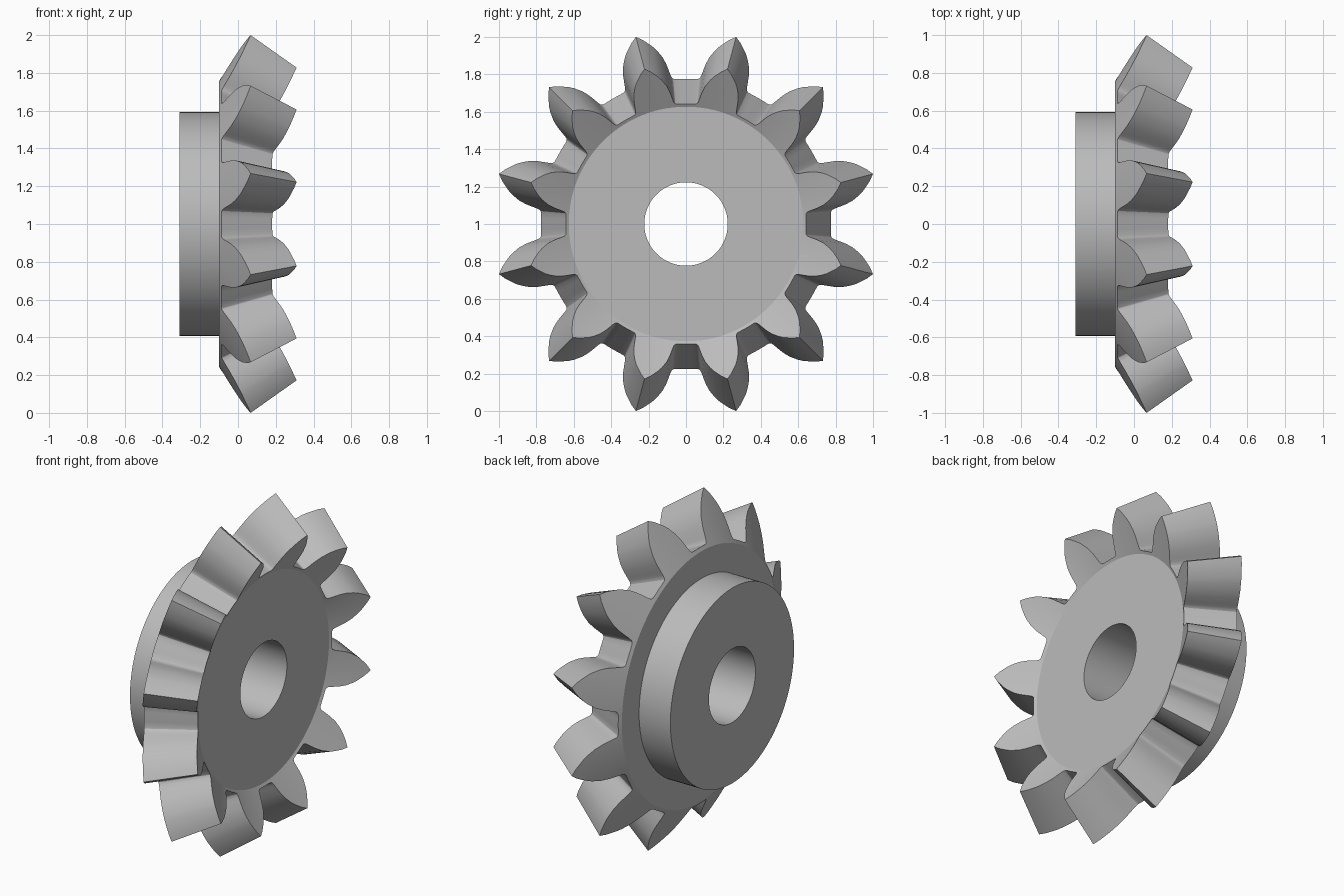
import bpy, bmesh
from math import sin, cos, radians

cube = bpy.data.objects.get("Cube")
if cube:
    bpy.data.objects.remove(cube)

TEETH = 12
APEX, SHRINK = 1.48, 0.828           # cone apex on the axis, inner / outer size
BORE, HUB, RIM = 0.223, 0.592, 0.757
BACK, WEB = -0.31, -0.10             # hub back and web back along the axis

# Half tooth: radius and angle from the tooth centre, tip to gap middle
half = [(1.035, 0), (1.01, 1.8), (0.985, 3.2), (0.962, 4.5), (0.94, 5.5),
        (0.90, 7.0), (0.86, 8.0), (0.82, 8.7), (0.80, 9.05), (0.787, 9.4),
        (0.78, 9.9), (0.777, 10.6), (0.776, 12.8), (0.776, 15)]
tooth = [(r, -a) for r, a in reversed(half[1:])] + half[:-1]
outline = [(r, radians(a + 15 + i * 360 / TEETH))
           for i in range(TEETH) for r, a in tooth]


def ring(x, radius):
    return [(x, radius * cos(a), radius * sin(a)) for _, a in outline]


def toward_apex(points):
    return [(APEX + (x - APEX) * SHRINK, y * SHRINK, z * SHRINK)
            for x, y, z in points]


# Tooth outline laid on the back cone, then repeated smaller on the front cone
rim = ring(WEB, RIM)
teeth_back = [(WEB + (r - RIM) * 0.6, r * cos(a), r * sin(a)) for r, a in outline]
front_rim = toward_apex(rim)
rings = [ring(BACK, BORE), ring(BACK, HUB), ring(WEB, HUB), rim, teeth_back,
         toward_apex(teeth_back), front_rim, ring(front_rim[0][0], BORE)]

# Loft the closed loop of rings into one solid
bm = bmesh.new()
loops = [[bm.verts.new(p) for p in points] for points in rings]
n = len(outline)
for k, loop in enumerate(loops):
    following = loops[(k + 1) % len(loops)]
    for i in range(n):
        j = (i + 1) % n
        bm.faces.new((loop[i], loop[j], following[j], following[i]))
bmesh.ops.recalc_face_normals(bm, faces=bm.faces)
mesh = bpy.data.meshes.new("bevel_gear")
bm.to_mesh(mesh)
bm.free()

# Plain grey metal
grey = bpy.data.materials.new("grey_metal")
grey.use_nodes = True
colour = (0.5, 0.5, 0.5, 1)
grey.diffuse_color = colour
grey.node_tree.nodes["Principled BSDF"].inputs["Base Color"].default_value = colour
mesh.materials.append(grey)

gear = bpy.data.objects.new("bevel_gear", mesh)
gear.location.z = 1
bpy.context.collection.objects.link(gear)
bpy.ops.object.select_all(action="DESELECT")
gear.select_set(True)
bpy.context.view_layer.objects.active = gear
bpy.ops.object.shade_smooth_by_angle(angle=radians(28))
